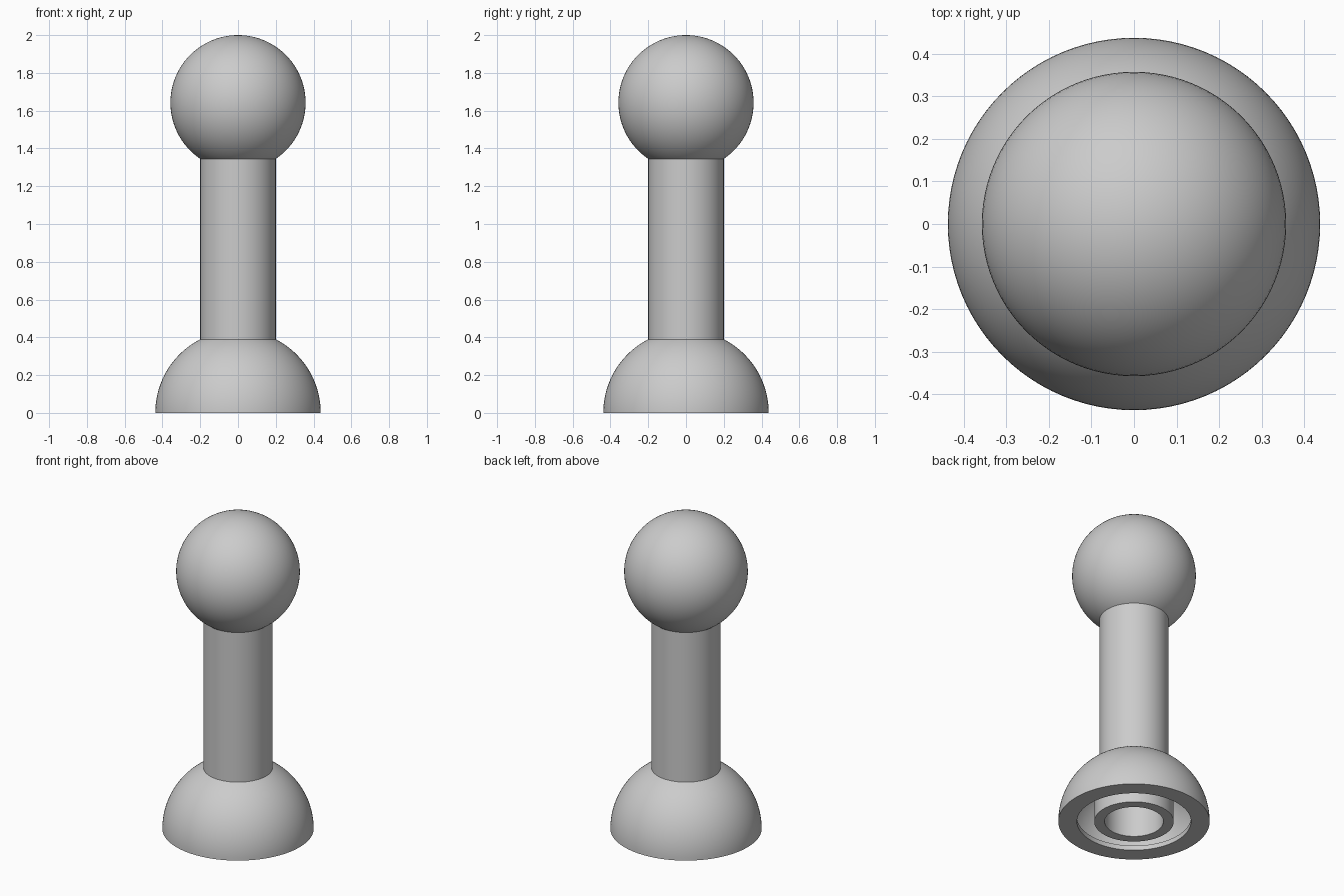
import bpy, bmesh
from math import sin, cos, pi, asin, acos, radians

cube = bpy.data.objects.get("Cube")
if cube:
    bpy.data.objects.remove(cube, do_unlink=True)

grey = bpy.data.materials.new("plain grey")
grey.use_nodes = True
colour = (0.6, 0.6, 0.6, 1)
grey.diffuse_color = colour
grey.node_tree.nodes["Principled BSDF"].inputs["Base Color"].default_value = colour


def arc(radius, centre_z, start, end, steps):
    """Profile points on a circle, angles measured up from the horizontal."""
    angles = [start + (end - start) * i / steps for i in range(steps + 1)]
    return [(radius * cos(a), centre_z + radius * sin(a)) for a in angles]


def lathe(name, profile, closed=False, sides=96):
    """Spin a radius/height profile about the z axis."""
    bm = bmesh.new()
    verts = [bm.verts.new((r, 0, z)) for r, z in profile]
    edges = [bm.edges.new(pair) for pair in zip(verts, verts[1:])]
    if closed:
        edges.append(bm.edges.new((verts[-1], verts[0])))
    bmesh.ops.spin(bm, geom=verts + edges, axis=(0, 0, 1), cent=(0, 0, 0),
                   angle=2 * pi, steps=sides, use_merge=True)
    bmesh.ops.remove_doubles(bm, verts=bm.verts, dist=1e-5)
    bmesh.ops.recalc_face_normals(bm, faces=bm.faces)
    mesh = bpy.data.meshes.new(name)
    bm.to_mesh(mesh)
    bm.free()
    mesh.materials.append(grey)
    obj = bpy.data.objects.new(name, mesh)
    bpy.context.collection.objects.link(obj)
    bpy.ops.object.select_all(action="DESELECT")
    obj.select_set(True)
    bpy.context.view_layer.objects.active = obj
    bpy.ops.object.shade_smooth_by_angle(angle=radians(30))
    return obj


shaft_r, bore_r, sleeve_r = 0.2, 0.17, 0.23
dome_r, cavity_r, lip_r, lip_h = 0.438, 0.4, 0.33, 0.03
ball_r = 0.358
ball_z = 2 - ball_r

# Hollow dome with a lip around its opening
outer = arc(dome_r, 0, 0, acos(shaft_r / dome_r), 24)
inner = arc(cavity_r, 0, acos(shaft_r / cavity_r), asin(lip_h / cavity_r), 24)
lathe("base_dome", outer + inner + [(lip_r, lip_h), (lip_r, 0)], closed=True)

# Sleeve inside the dome, around the shaft bore
sleeve_top = (cavity_r ** 2 - sleeve_r ** 2) ** 0.5
lathe("base_sleeve", [(bore_r, 0), (sleeve_r, 0), (sleeve_r, sleeve_top),
                      (bore_r, sleeve_top)], closed=True)

# Tubular shaft between dome and ball
lathe("shaft", [(bore_r, sleeve_top), (shaft_r, sleeve_top),
                (shaft_r, ball_z - 0.29), (bore_r, ball_z - 0.29)], closed=True)

# Ball on top
lathe("ball", arc(ball_r, ball_z, -pi / 2, pi / 2, 48))
